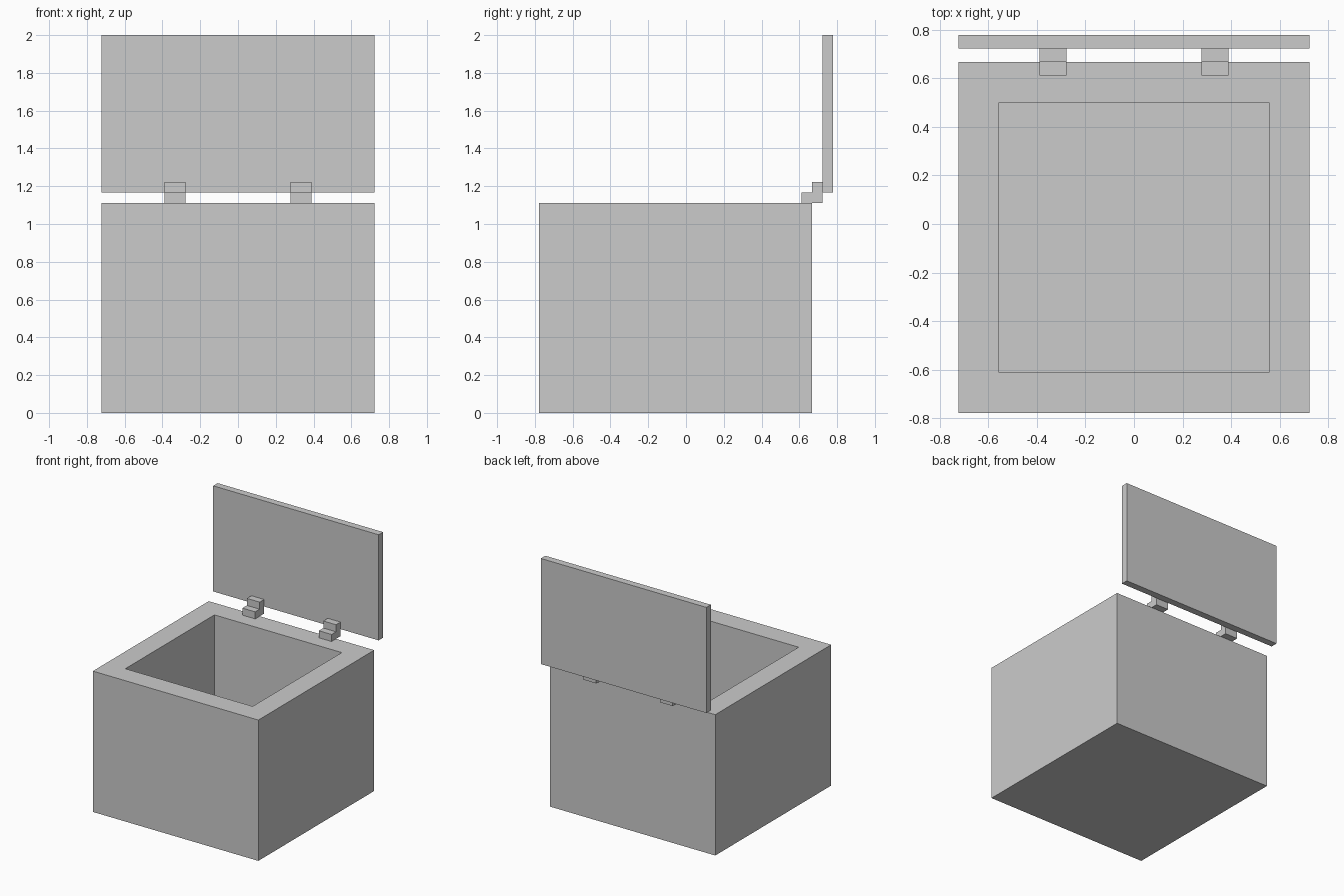
import bpy, bmesh
from mathutils import Vector

if "Cube" in bpy.data.objects:
    bpy.data.objects.remove(bpy.data.objects["Cube"])

U = 1 / 18  # grid unit of the model


def make_object(name, bm):
    bmesh.ops.recalc_face_normals(bm, faces=bm.faces[:])
    mesh = bpy.data.meshes.new(name)
    bm.to_mesh(mesh)
    bm.free()
    obj = bpy.data.objects.new(name, mesh)
    bpy.context.collection.objects.link(obj)
    return obj


def box_bmesh(lo, hi):
    lo, hi = Vector(lo) * U, Vector(hi) * U
    bm = bmesh.new()
    bmesh.ops.create_cube(bm, size=1)
    bmesh.ops.scale(bm, vec=hi - lo, verts=bm.verts)
    bmesh.ops.translate(bm, vec=(lo + hi) / 2, verts=bm.verts)
    return bm


# Open box: inset the top face for the rim, then push it down for the cavity
bm = box_bmesh((-13, -14, 0), (13, 12, 20))
top = max(bm.faces, key=lambda f: f.calc_center_median().z)
bmesh.ops.inset_region(bm, faces=[top], thickness=3 * U, use_even_offset=True)
floor = bmesh.ops.extrude_discrete_faces(bm, faces=[top])["faces"][0]
bmesh.ops.translate(bm, vec=(0, 0, -17 * U), verts=floor.verts)
make_object("box_body", bm)

# Upright opened lid
make_object("lid", box_bmesh((-13, 13, 21), (13, 14, 36)))

# Stepped hinges: side profile (y, z) extruded across x
profile = [(11, 20), (13, 20), (13, 22), (12, 22), (12, 21), (11, 21)]
for side, x0 in (("left", -7), ("right", 5)):
    bm = bmesh.new()
    face = bm.faces.new([bm.verts.new((x0 * U, y * U, z * U)) for y, z in profile])
    ext = bmesh.ops.extrude_face_region(bm, geom=[face])["geom"]
    verts = [g for g in ext if isinstance(g, bmesh.types.BMVert)]
    bmesh.ops.translate(bm, vec=(2 * U, 0, 0), verts=verts)
    make_object(f"hinge_{side}", bm)
